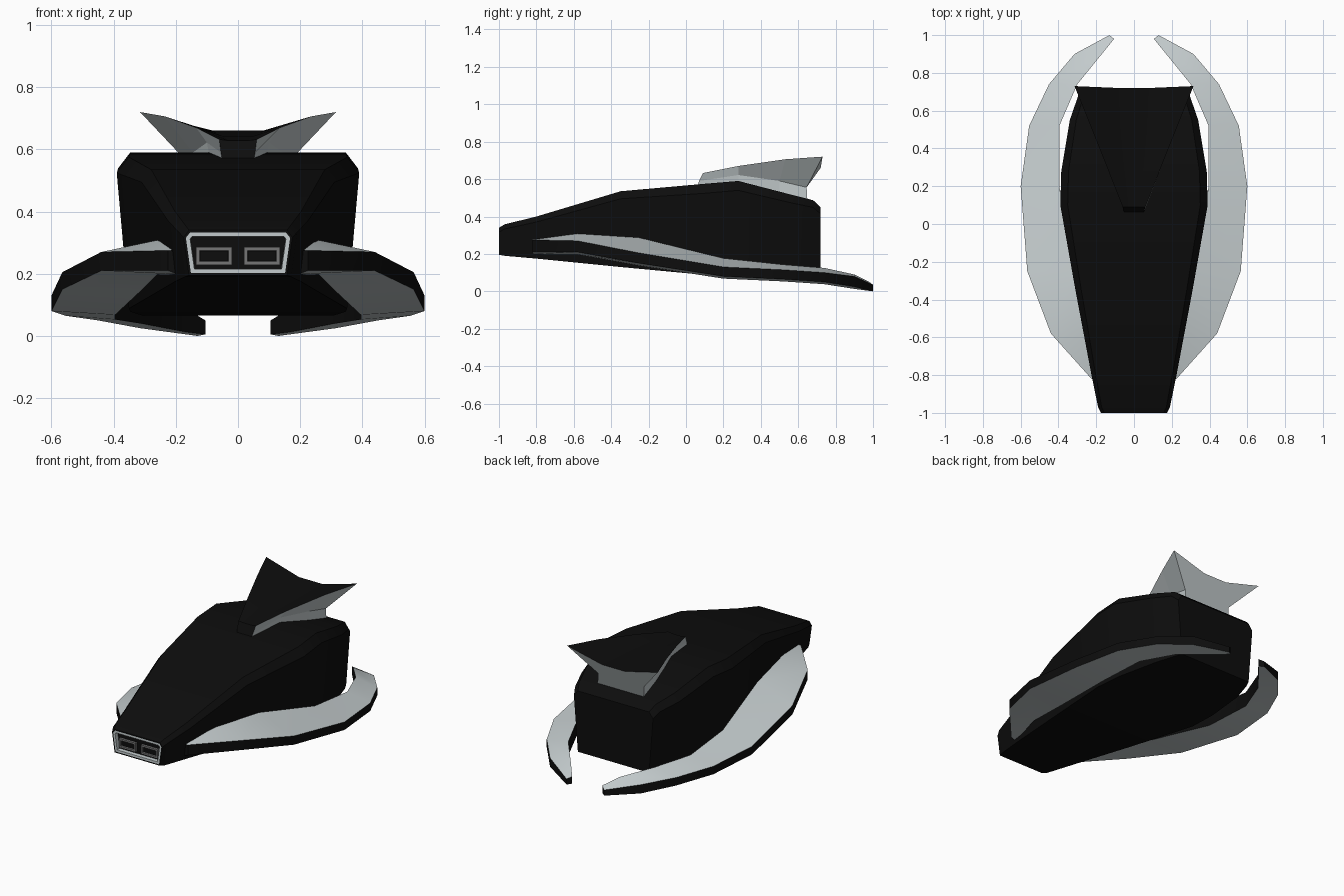
import bpy
import bmesh
from mathutils import Vector

default_cube = bpy.data.objects.get("Cube")
if default_cube:
    bpy.data.objects.remove(default_cube, do_unlink=True)


def make_material(name, colour):
    material = bpy.data.materials.new(name)
    material.use_nodes = True
    material.diffuse_color = (*colour, 1)
    shader = material.node_tree.nodes["Principled BSDF"]
    shader.inputs["Base Color"].default_value = (*colour, 1)
    shader.inputs["Roughness"].default_value = 0.6
    return material


BLACK, SILVER, GREY = range(3)
materials = [
    make_material("black paint", (0.004, 0.004, 0.004)),
    make_material("silver grey", (0.55, 0.6, 0.61)),
    make_material("dark grey", (0.18, 0.18, 0.18)),
]


def loft(bm, rings):
    """Join closed rings of points with quads and close both ends."""
    loops = [[bm.verts.new(point) for point in ring] for ring in rings]
    for near, far in zip(loops, loops[1:]):
        for i in range(len(near)):
            j = (i + 1) % len(near)
            bm.faces.new((near[i], near[j], far[j], far[i]))
    front = bm.faces.new(loops[0])
    bm.faces.new(loops[-1])
    bmesh.ops.recalc_face_normals(bm, faces=bm.faces)
    bm.normal_update()
    return front


def mirrored_ring(half):
    """Complete a right-hand half outline with its mirror image."""
    return half + [(-x, y, z) for x, y, z in reversed(half)]


def inset(bm, face, thickness, depth=0.0):
    result = bmesh.ops.inset_region(
        bm, faces=[face], thickness=thickness, depth=depth, use_even_offset=True)
    return result["faces"]


def finish(bm, name, smooth_angle=None, mirror=False):
    mesh = bpy.data.meshes.new(name)
    bm.to_mesh(mesh)
    bm.free()
    for material in materials:
        mesh.materials.append(material)
    obj = bpy.data.objects.new(name, mesh)
    bpy.context.collection.objects.link(obj)
    if mirror:
        obj.modifiers.new("Mirror", "MIRROR").use_mirror_merge = False
    if smooth_angle:
        bpy.ops.object.select_all(action="DESELECT")
        obj.select_set(True)
        bpy.context.view_layer.objects.active = obj
        bpy.ops.object.shade_smooth_by_angle(angle=smooth_angle)
    return obj


# Hull: station, half width, bottom height, top height
hull_stations = [
    (-1.0, 0.175, 0.195, 0.34),
    (-0.97, 0.19, 0.19, 0.358),
    (-0.8, 0.225, 0.175, 0.4),
    (-0.35, 0.31, 0.13, 0.535),
    (0.1, 0.39, 0.088, 0.575),
    (0.28, 0.385, 0.078, 0.59),
    (0.55, 0.34, 0.065, 0.52),
    (0.68, 0.295, 0.065, 0.487),
    (0.72, 0.275, 0.068, 0.45),
]
bm = bmesh.new()
hull_rings = []
for y, width, bottom, top in hull_stations:
    bevel = 0.1 * width
    hull_rings.append(mirrored_ring([
        (width * 0.9, y, bottom),
        (width, y, top - bevel * 1.3),
        (width - bevel, y, top),
    ]))
nose = loft(bm, hull_rings)

# Nose: silver frame around a recessed black panel
inset(bm, nose, 0.007)
for face in inset(bm, nose, 0.013):
    face.material_index = SILVER
for face in inset(bm, nose, 0.001, -0.025):
    face.material_index = SILVER
nose.material_index = BLACK
finish(bm, "hull", smooth_angle=0.5)


# Lamps: rimmed boxes set in the nose panel
bm = bmesh.new()
lamp_centre = Vector((0.077, -0.982, 0.257))
bmesh.ops.create_cube(bm, size=1)
bmesh.ops.scale(bm, vec=(0.116, 0.016, 0.057), verts=bm.verts)
bmesh.ops.translate(bm, vec=lamp_centre, verts=bm.verts)
bm.normal_update()
for face in bm.faces:
    face.material_index = GREY
lens = min(bm.faces, key=lambda face: face.calc_center_median().y)
inset(bm, lens, 0.011)
inset(bm, lens, 0.002, -0.008)
lens.material_index = BLACK
finish(bm, "nose_lamps", mirror=True)


# Side fins: station, outer x, outer top, outer bottom, inner x, inner top
fin_stations = [
    (-0.82, 0.225, 0.275, 0.21, 0.19, 0.277),
    (-0.58, 0.44, 0.27, 0.21, 0.26, 0.308),
    (-0.25, 0.565, 0.205, 0.15, 0.32, 0.287),
    (0.2, 0.6, 0.13, 0.08, 0.395, 0.177),
    (0.52, 0.555, 0.115, 0.065, 0.395, 0.143),
    (0.74, 0.45, 0.1, 0.05, 0.3, 0.125),
    (0.9, 0.315, 0.08, 0.025, 0.17, 0.09),
    (1.0, 0.13, 0.035, 0.0, 0.105, 0.05),
]
bm = bmesh.new()
fin_rings = []
for y, outer, top, bottom, inner, inner_top in fin_stations:
    inner_y = min(y, 0.98)
    fin_rings.append([
        (outer, y, bottom),
        (outer, y, top),
        (inner, inner_y, inner_top),
        (inner, inner_y, max(bottom - 0.012, 0.005)),
    ])
loft(bm, fin_rings)
# Broad upper and lower faces are silver, the rims stay black
for face in bm.faces:
    face.material_index = SILVER if abs(face.normal.z) > 0.6 else BLACK
finish(bm, "side_fins", smooth_angle=0.5, mirror=True)


# Tail wing: base, plinth top, flared tip and valley at each station
tail_stations = [
    [(0.05, 0.06, 0.56), (0.055, 0.07, 0.59), (0.06, 0.09, 0.632), (0.03, 0.09, 0.628)],
    [(0.09, 0.28, 0.57), (0.1, 0.28, 0.622), (0.135, 0.28, 0.67), (0.05, 0.28, 0.643)],
    [(0.14, 0.5, 0.5), (0.145, 0.5, 0.59), (0.235, 0.53, 0.706), (0.07, 0.5, 0.652)],
    [(0.16, 0.65, 0.47), (0.16, 0.645, 0.556), (0.315, 0.73, 0.72), (0.08, 0.72, 0.66)],
]
bm = bmesh.new()
loft(bm, [mirrored_ring(half) for half in tail_stations])
for face in bm.faces:
    upward_or_forward = face.normal.z > 0.3 or face.normal.y < -0.6
    face.material_index = BLACK if upward_or_forward else SILVER
finish(bm, "tail_wing")
